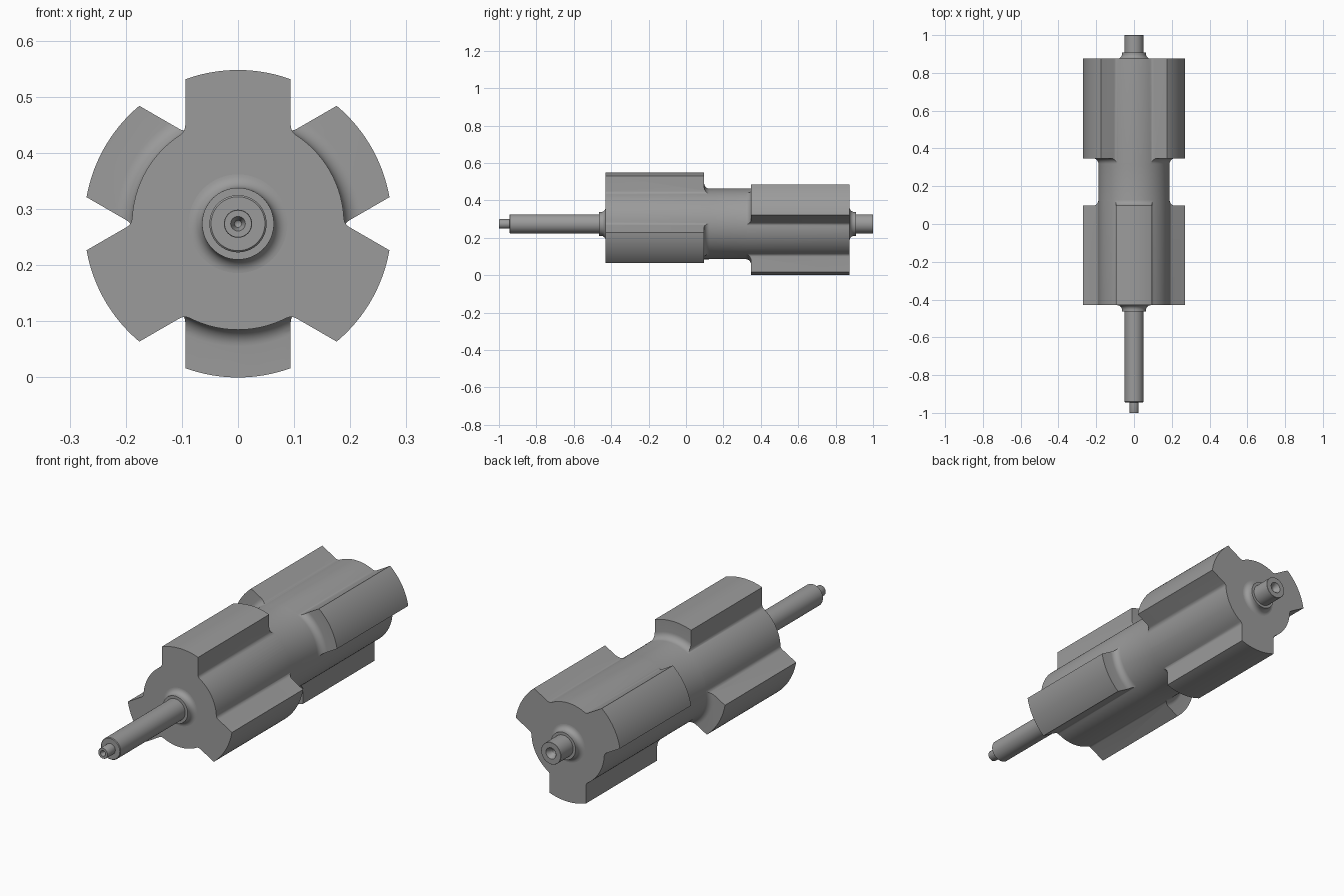
import bpy, bmesh
from math import sin, cos, pi, radians, degrees, atan2, asin, sqrt

if "Cube" in bpy.data.objects:
    bpy.data.objects.remove(bpy.data.objects["Cube"])

CZ = 0.274                   # height of the rotor axis (runs along y)
R_OUT, R_HUB = 0.274, 0.189
HALF_W, FIL = 0.094, 0.02    # lobe half width, root fillet
Y_JOIN = 0.22                # where the two lobed halves meet

steel = bpy.data.materials.new("dark_steel")
steel.diffuse_color = (0.33, 0.33, 0.33, 1)
steel.use_nodes = True
steel.node_tree.nodes["Principled BSDF"].inputs["Base Color"].default_value = steel.diffuse_color


def finish(name, bm):
    bmesh.ops.remove_doubles(bm, verts=bm.verts, dist=1e-6)
    bmesh.ops.recalc_face_normals(bm, faces=bm.faces)
    me = bpy.data.meshes.new(name)
    bm.to_mesh(me)
    bm.free()
    me.materials.append(steel)
    ob = bpy.data.objects.new(name, me)
    bpy.context.collection.objects.link(ob)
    return ob


def smooth(ob):
    bpy.ops.object.select_all(action='DESELECT')
    ob.select_set(True)
    bpy.context.view_layer.objects.active = ob
    bpy.ops.object.shade_smooth_by_angle(angle=radians(28))


def lathe(name, profile, n=96):
    """Spin (radius, y) points around the rotor axis."""
    bm = bmesh.new()
    rings = [[bm.verts.new((r * cos(2 * pi * i / n), y, CZ + r * sin(2 * pi * i / n)))
              for i in range(n)] if r > 0 else [bm.verts.new((0, y, CZ))] for r, y in profile]
    for a, b in zip(rings, rings[1:]):
        for i in range(n):
            j = (i + 1) % n
            quad = [a[i % len(a)], a[j % len(a)], b[j % len(b)], b[i % len(b)]]
            bm.faces.new(list(dict.fromkeys(quad)))
    return finish(name, bm)


def arc(cx, cy, r, a0, a1, n=8):
    return [(cx + r * cos(radians(a0 + (a1 - a0) * i / n)),
             cy + r * sin(radians(a0 + (a1 - a0) * i / n))) for i in range(n + 1)]


def lobed_outline(turn):
    """Hub circle with three parallel-sided lobes and filleted roots."""
    cu, cv = sqrt((R_HUB + FIL) ** 2 - (HALF_W + FIL) ** 2), HALF_W + FIL
    tip, root = degrees(asin(HALF_W / R_OUT)), degrees(atan2(cv, cu))
    fillet = arc(cu, cv, FIL, -90, -180 + root, 6)
    lobe = [(u, -v) for u, v in reversed(fillet)]
    lobe += arc(0, 0, R_OUT, -tip, tip, 15)
    lobe += fillet
    lobe += arc(0, 0, R_HUB, root, 120 - root, 14)[1:-1]
    pts = []
    for k in range(3):
        t = radians(turn + 120 * k)
        pts += [(u * cos(t) - v * sin(t), u * sin(t) + v * cos(t)) for u, v in lobe]
    return pts


def lobed_half(name, turn, y_end, y_step):
    # extruded lobed section
    pts = lobed_outline(turn)
    bm = bmesh.new()
    a, b = [[bm.verts.new((x, y, CZ + z)) for x, z in pts] for y in (y_end, Y_JOIN)]
    bm.faces.new(a)
    bm.faces.new(b)
    for i in range(len(pts)):
        j = (i + 1) % len(pts)
        bm.faces.new((a[i], a[j], b[j], b[i]))
    ob = finish(name, bm)
    # turned blank that ends the lobes with a fillet down to the hub
    s = 1 if Y_JOIN > y_end else -1
    f, r = 0.03, R_HUB - 0.0005
    prof = [(0, y_end - s * .1), (.3, y_end - s * .1), (.3, y_step)]
    prof += [(p, y_step + s * (f + q)) for p, q in arc(r + f, 0, f, -90, -180)]
    prof += [(r, Y_JOIN + s * .05), (0, Y_JOIN + s * .05)]
    blank = lathe(name + "_cutter", prof)
    mod = ob.modifiers.new("turned_ends", 'BOOLEAN')
    mod.operation, mod.solver, mod.object = 'INTERSECT', 'EXACT', blank
    bpy.context.view_layer.objects.active = ob
    bpy.ops.object.modifier_apply(modifier=mod.name)
    bpy.data.objects.remove(blank)
    return ob


# Rotor body: two lobed halves, turned 60 degrees to each other, welded at the waist
halves = [lobed_half("front_lobes", 90, -0.43, 0.097),
          lobed_half("rear_lobes", 30, 0.875, 0.348)]
bm = bmesh.new()
for half in halves:
    bm.from_mesh(half.data)
    bpy.data.objects.remove(half)
caps = [f for f in bm.faces if all(abs(v.co.y - Y_JOIN) < 1e-5 for v in f.verts)]
bmesh.ops.delete(bm, geom=caps, context='FACES')
bmesh.ops.remove_doubles(bm, verts=bm.verts, dist=5e-5)
bmesh.ops.dissolve_limit(bm, angle_limit=radians(0.2), verts=bm.verts, edges=bm.edges)
smooth(finish("rotor_body", bm))


def collar(y_face, s):
    """Collar flaring into the end face; s points away from the body."""
    return [(.064, y_face + s * .034)] + \
           [(p, y_face + s * (.024 + q)) for p, q in arc(.088, 0, .024, -180, -90)] + \
           [(.088, y_face - s * .005)]


# Front shaft: centre hole, stepped tip, long journal, collar
smooth(lathe("front_shaft", [(0, -.955), (.006, -.96), (.006, -.982), (.013, -1), (.024, -1),
                             (.025, -.998), (.025, -.944), (.048, -.944), (.051, -.941),
                             (.051, -.464)] + collar(-.43, -1), 64))

# Rear stub shaft: centre hole, short journal, collar
smooth(lathe("rear_shaft", [(0, .94), (.011, .945), (.011, .975), (.026, 1), (.05, 1),
                            (.051, .999), (.051, .909)] + collar(.875, 1), 64))
